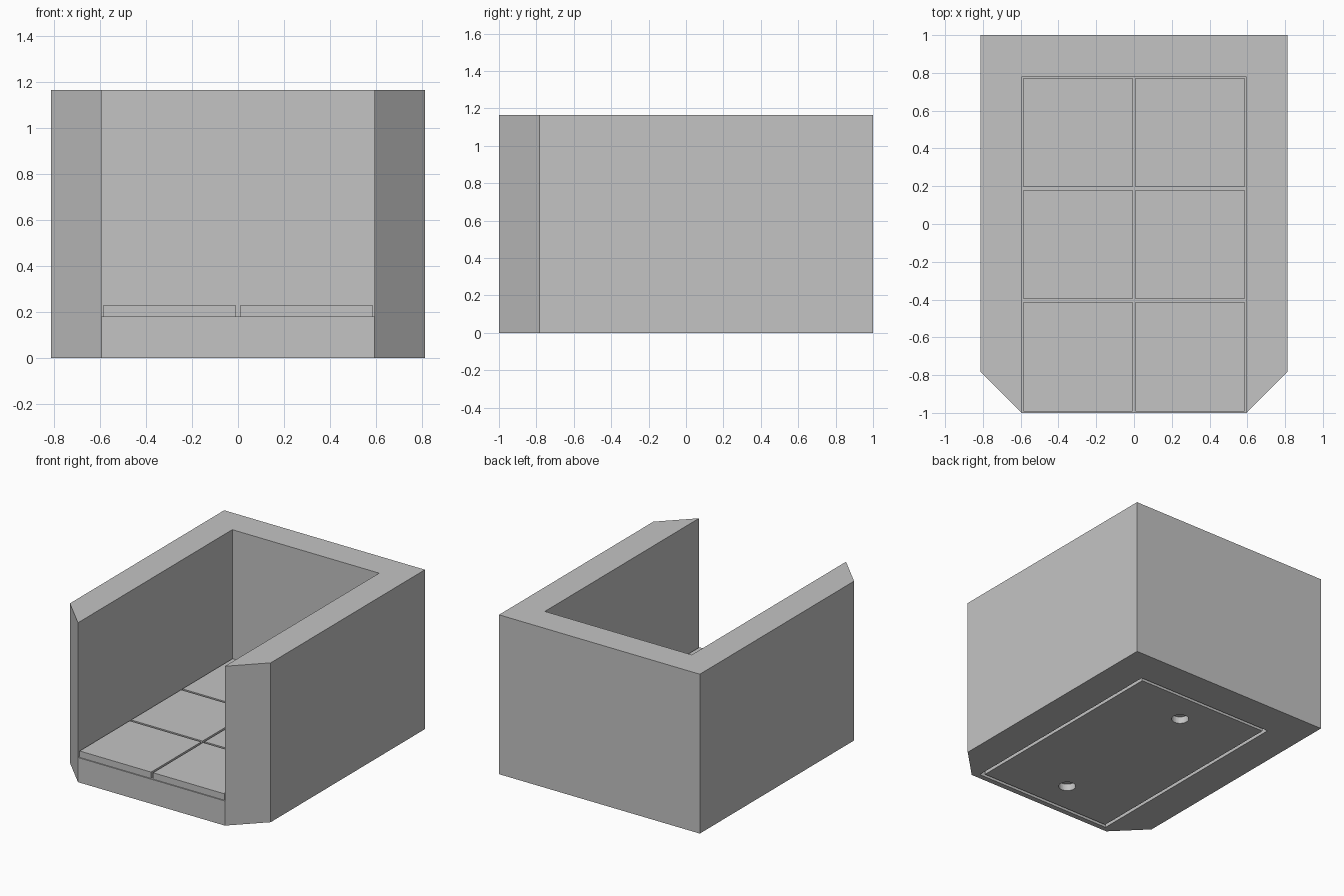
import bpy, bmesh
from mathutils import Matrix, Vector

if "Cube" in bpy.data.objects:
    bpy.data.objects.remove(bpy.data.objects["Cube"], do_unlink=True)

PITCH = 0.594            # floor tile spacing
WALL = 0.218             # wall thickness
HEIGHT = 1.165
FLOOR = 0.18
TILE = 0.578
TILE_H = 0.047
INNER = PITCH            # half width of the room
OUTER = INNER + WALL
BACK = 1 - WALL          # inner face of the back wall
MID_Y = (BACK - 1) / 2   # centre of the floor

grey = bpy.data.materials.new("stone grey")
grey.use_nodes = True
colour = (0.55, 0.55, 0.55, 1)
grey.diffuse_color = colour
grey.node_tree.nodes["Principled BSDF"].inputs["Base Color"].default_value = colour


def make(name, bm):
    mesh = bpy.data.meshes.new(name)
    bm.to_mesh(mesh)
    bm.free()
    mesh.materials.append(grey)
    obj = bpy.data.objects.new(name, mesh)
    bpy.context.collection.objects.link(obj)
    return obj


def box(lo, hi):
    lo, hi = Vector(lo), Vector(hi)
    bm = bmesh.new()
    bmesh.ops.create_cube(bm, size=1, matrix=Matrix.Translation((lo + hi) / 2)
                          @ Matrix.Diagonal((*(hi - lo), 1)))
    return bm


# Walls: a U-shaped plan with chamfered front ends, extruded upwards
half = [(INNER, BACK), (INNER, -1), (OUTER, WALL - 1), (OUTER, 1)]
plan = half + [(-x, y) for x, y in reversed(half)]
bm = bmesh.new()
base = bm.faces.new([bm.verts.new((x, y, 0)) for x, y in plan])
top = bmesh.ops.extrude_face_region(bm, geom=[base], use_keep_orig=True)
bmesh.ops.translate(bm, vec=(0, 0, HEIGHT),
                    verts=[v for v in top["geom"] if isinstance(v, bmesh.types.BMVert)])
bmesh.ops.recalc_face_normals(bm, faces=bm.faces)
make("walls", bm)

# Floor slab with a rectangular groove sunk into its underside
bm = box((-INNER, -1, 0), (INNER, BACK, FLOOR))
bm.normal_update()
under = min(bm.faces, key=lambda f: f.calc_center_median().z)
for thickness, depth in ((0.055, 0), (0, -0.05), (0.035, 0), (0, 0.05)):
    bmesh.ops.inset_individual(bm, faces=[under], thickness=thickness, depth=depth)
    bm.normal_update()
floor = make("floor_slab", bm)

# Two round sockets in the underside, below the first and last tile rows
bm = bmesh.new()
for side in (-1, 1):
    bmesh.ops.create_cone(bm, cap_ends=True, segments=32, radius1=0.058, radius2=0.058,
                          depth=0.1, matrix=Matrix.Translation((0, MID_Y + side * PITCH, 0)))
cutter = make("socket_cutter", bm)
cutter.hide_render = True
cut = floor.modifiers.new("sockets", "BOOLEAN")
cut.operation = "DIFFERENCE"
cut.solver = "EXACT"
cut.object = cutter
bpy.context.view_layer.objects.active = floor
bpy.ops.object.modifier_apply(modifier=cut.name)
bpy.data.objects.remove(cutter, do_unlink=True)

# Floor tiles, two across and three deep
for column, side in (("right", -1), ("left", 1)):
    for row, place in (("front", -1), ("middle", 0), ("back", 1)):
        x, y = side * PITCH / 2, MID_Y + place * PITCH
        r = TILE / 2
        make(f"floor_tile_{row}_{column}",
             box((x - r, y - r, FLOOR), (x + r, y + r, FLOOR + TILE_H)))
